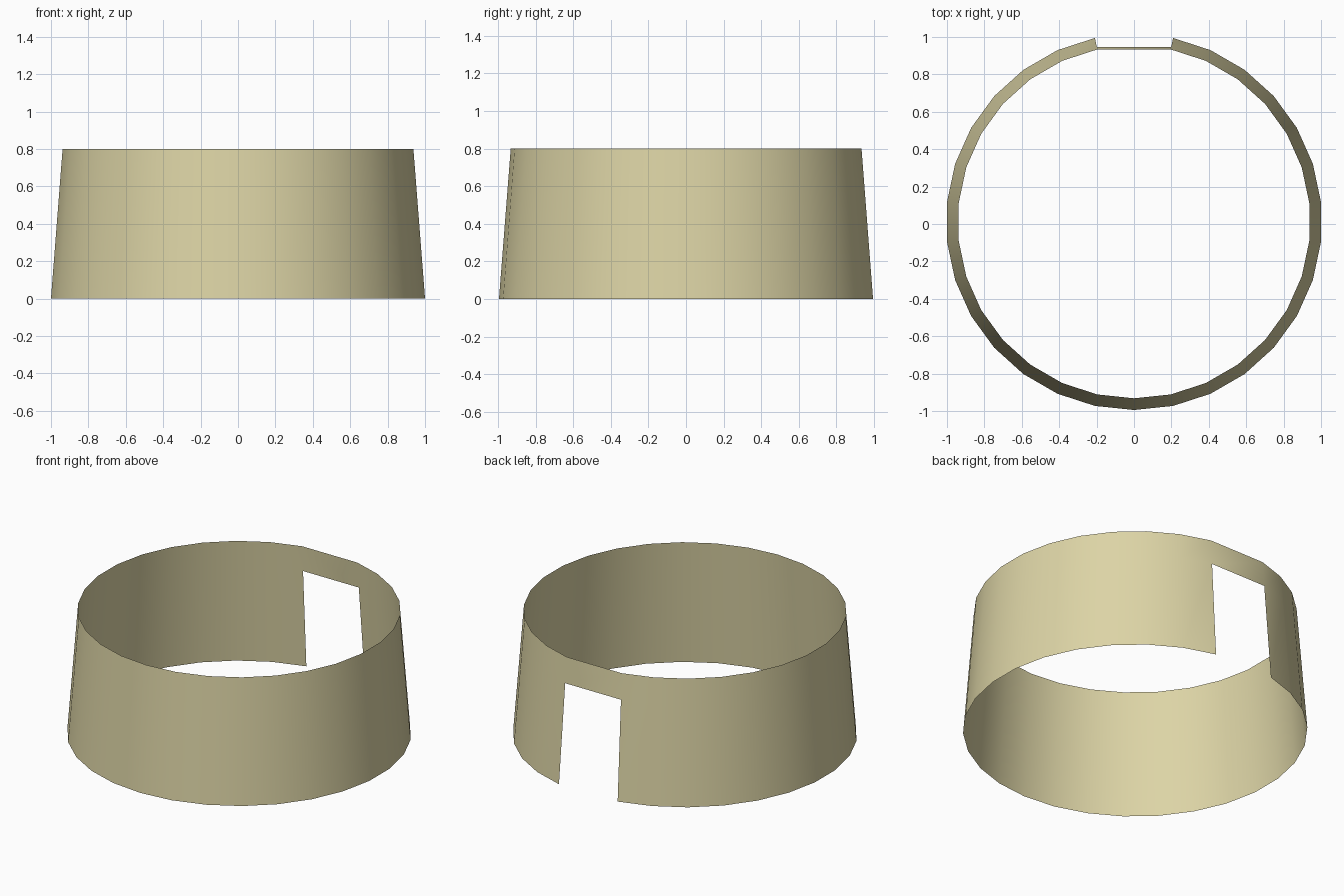
import bpy, bmesh, math

if "Cube" in bpy.data.objects:
    bpy.data.objects.remove(bpy.data.objects["Cube"])

SIDES = 30
HEIGHT = 0.80
DOOR_TOP = 0.635
R_BOTTOM = 1.0055
R_TOP = 0.943
CENTRE_Y = 0.011

bm = bmesh.new()


def wall_point(i, z):
    # point on the tapered wall, step i counted from the front
    a = math.tau * i / SIDES
    r = R_BOTTOM + (R_TOP - R_BOTTOM) * z / HEIGHT
    return bm.verts.new((r * math.sin(a), CENTRE_Y - r * math.cos(a), z))


# Tapered wall: every side except the two behind the back doorway
steps = range(-(SIDES // 2 - 1), SIDES // 2)
levels = (0, DOOR_TOP, HEIGHT)
columns = [[wall_point(i, z) for z in levels] for i in steps]
for a, b in zip(columns, columns[1:]):
    for k in range(2):
        bm.faces.new((a[k], b[k], b[k + 1], a[k + 1]))

# Flat lintel over the doorway
a, b = columns[-1], columns[0]
bm.faces.new((a[1], b[1], b[2], a[2]))

mesh = bpy.data.meshes.new("tapered_wall")
bm.to_mesh(mesh)
bm.free()
wall = bpy.data.objects.new("tapered_wall", mesh)
bpy.context.collection.objects.link(wall)

# Smooth shading and sand colour
for p in mesh.polygons:
    p.use_smooth = True
mat = bpy.data.materials.new("sand")
mat.diffuse_color = (0.72, 0.66, 0.38, 1)
mat.use_nodes = True
mat.node_tree.nodes["Principled BSDF"].inputs["Base Color"].default_value = mat.diffuse_color
mesh.materials.append(mat)
